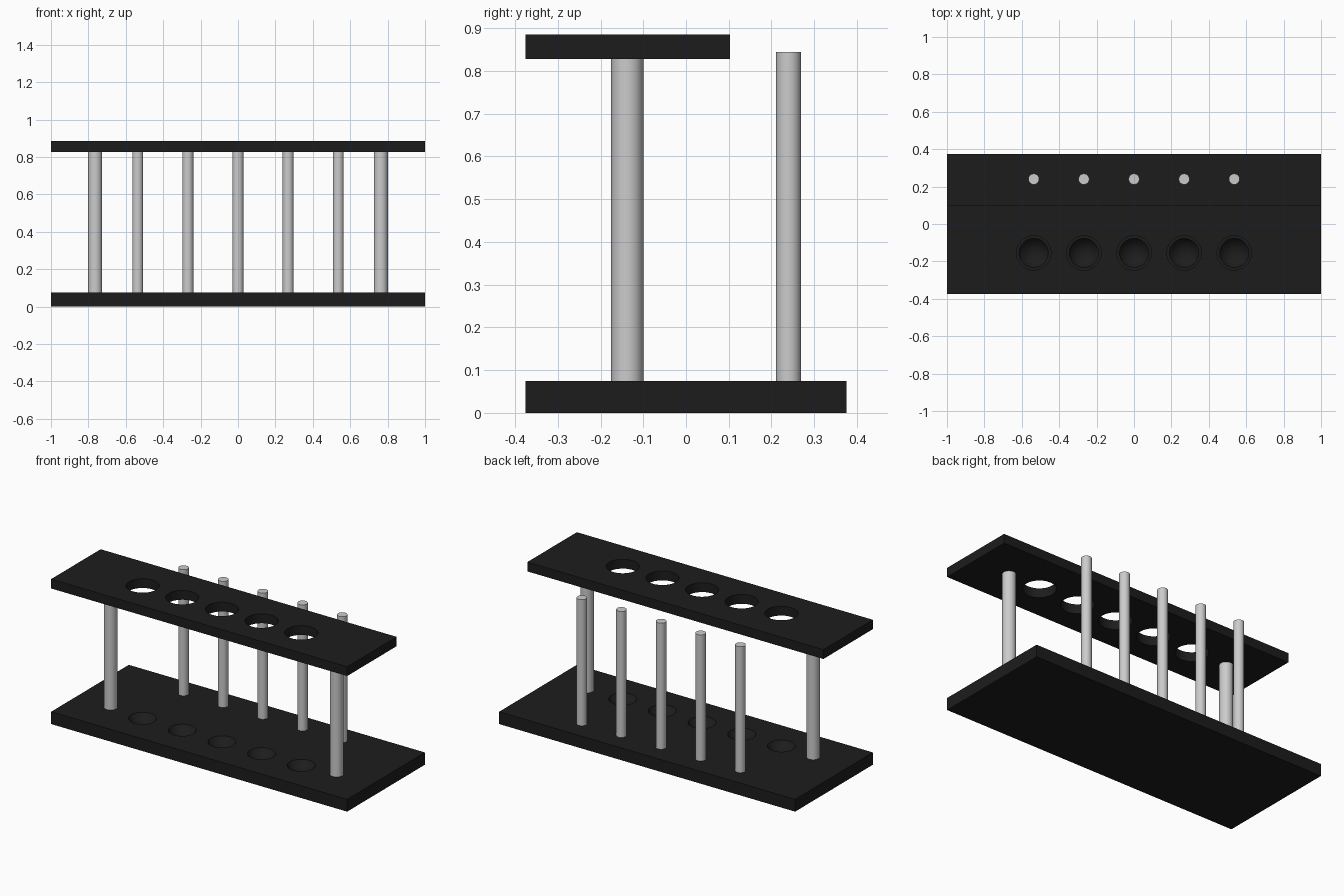
import bpy, math

if "Cube" in bpy.data.objects:
    bpy.data.objects.remove(bpy.data.objects["Cube"])

SPACING = 0.268
SLOTS = [i * SPACING for i in range(-2, 3)]
HOLE_Y = -0.155

black = bpy.data.materials.new("black")
black.diffuse_color = (0.012, 0.012, 0.012, 1)
black.use_nodes = True
black.node_tree.nodes["Principled BSDF"].inputs["Base Color"].default_value = black.diffuse_color


def smooth(ob):
    bpy.ops.object.select_all(action='DESELECT')
    ob.select_set(True)
    bpy.context.view_layer.objects.active = ob
    bpy.ops.object.shade_smooth_by_angle(angle=math.radians(30))


def plate(name, y0, y1, z0, z1):
    bpy.ops.mesh.primitive_cube_add(size=1, location=(0, (y0 + y1) / 2, (z0 + z1) / 2))
    ob = bpy.context.object
    ob.name = name
    ob.scale = (2, y1 - y0, z1 - z0)
    bpy.ops.object.transform_apply(location=False, rotation=False, scale=True)
    ob.data.materials.append(black)
    return ob


def rod(name, x, y, r, z0, z1):
    bpy.ops.mesh.primitive_cylinder_add(vertices=48, radius=r, depth=z1 - z0,
                                        location=(x, y, (z0 + z1) / 2))
    ob = bpy.context.object
    ob.name = name
    smooth(ob)
    return ob


def cut(target, cutter):
    # subtract the cutter, then throw it away
    cutter.hide_render = True
    cutter.data.materials.append(black)
    mod = target.modifiers.new("cut", 'BOOLEAN')
    mod.operation = 'DIFFERENCE'
    mod.solver = 'EXACT'
    mod.object = cutter
    bpy.context.view_layer.objects.active = target
    bpy.ops.object.modifier_apply(modifier=mod.name)
    bpy.data.objects.remove(cutter)


# Plates
base = plate("base", -0.375, 0.375, 0, 0.075)
shelf = plate("top_shelf", -0.375, 0.1025, 0.828, 0.885)

# Round through holes in the shelf, shallow rounded dimples in the base
DIMPLE_R, DIMPLE_DEPTH = 0.078, 0.045
ball = (DIMPLE_R ** 2 + DIMPLE_DEPTH ** 2) / (2 * DIMPLE_DEPTH)
for x in SLOTS:
    cut(shelf, rod("hole_cutter", x, HOLE_Y, 0.092, 0.75, 0.95))
    bpy.ops.mesh.primitive_uv_sphere_add(segments=48, ring_count=32, radius=ball,
                                         location=(x, HOLE_Y, 0.075 - DIMPLE_DEPTH + ball))
    dimple = bpy.context.object
    smooth(dimple)
    cut(base, dimple)
smooth(shelf)
smooth(base)

# Two support posts between the plates
for side, name in ((-1, "left_post"), (1, "right_post")):
    rod(name, side * 0.7635, -0.1375, 0.0375, 0.075, 0.828)

# Row of drying pegs along the back
for i, x in enumerate(SLOTS):
    rod(f"drying_peg_{i + 1}", x, 0.24, 0.029, 0.075, 0.845)
